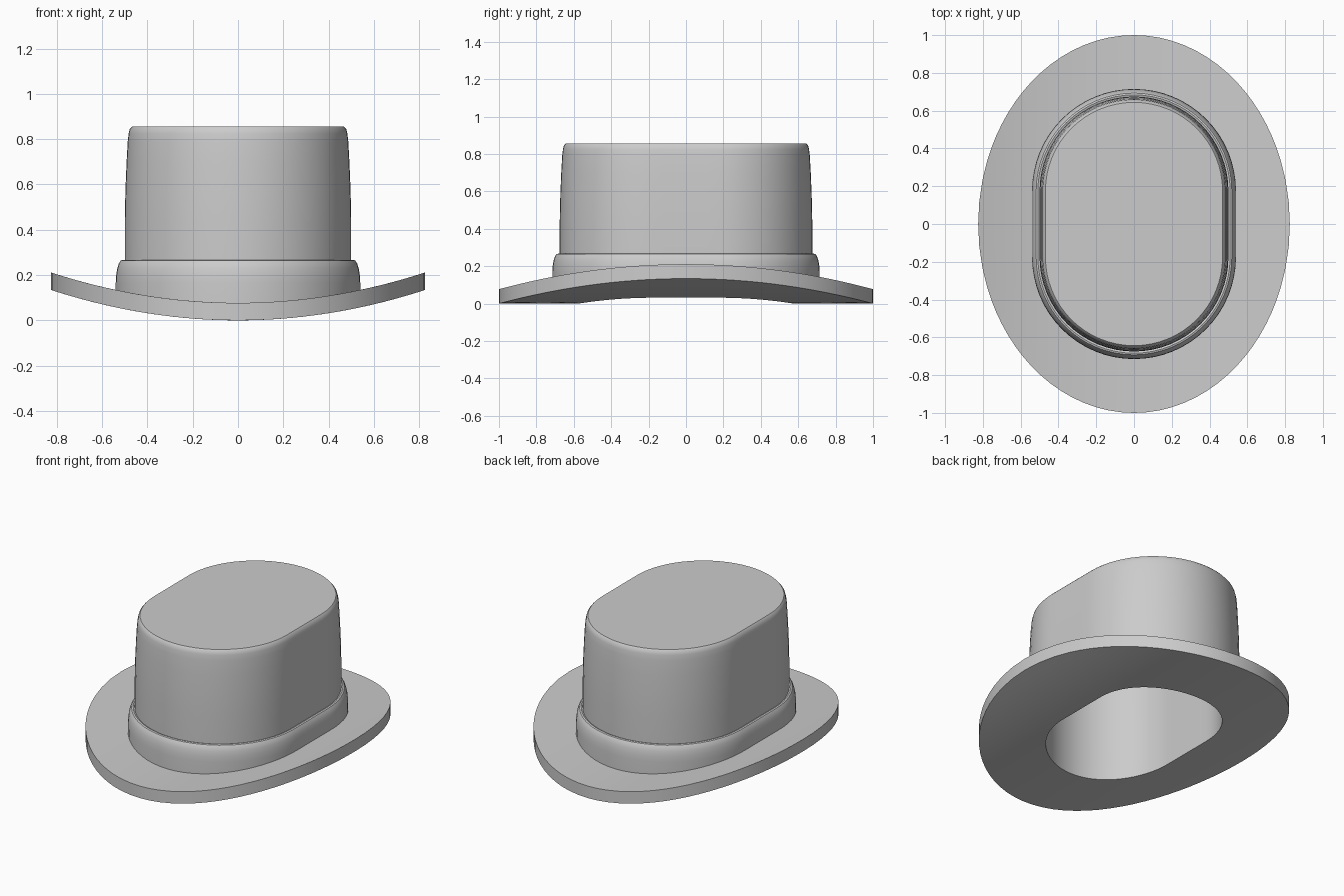
import bpy, bmesh, math

if "Cube" in bpy.data.objects:
    bpy.data.objects.remove(bpy.data.objects["Cube"])

ARC, SIDE, HALF = 32, 6, 0.175     # end-arc segments, side segments, half straight length
RX, RY, THICK = 0.825, 1.0, 0.077  # brim size


def curl(x):
    # height of the brim underside
    return 0.134 * (x / RX) ** 2


def stadium(r):
    pts = []
    for s in (1, -1):
        for i in range(ARC + 1):
            a = math.pi * i / ARC
            pts.append((s * r * math.cos(a), s * (HALF + r * math.sin(a))))
        for i in range(1, SIDE):
            pts.append((-s * r, s * HALF * (1 - 2 * i / SIDE)))
    return pts


def level(r, z):
    return [(x, y, z) for x, y in stadium(r)]


def on_brim(r, h):
    return [(x, y, curl(x) + h) for x, y in stadium(r)]


def brim_ring(r, t, h):
    # blend from the stadium hole (t=0) to the outer ellipse (t=1)
    ring = []
    for x, y in stadium(r):
        a = math.atan2(y / RY, x / RX)
        px = x + (RX * math.cos(a) - x) * t
        py = y + (RY * math.sin(a) - y) * t
        ring.append((px, py, curl(px) + h))
    return ring


def loft(name, rings, caps=False):
    bm = bmesh.new()
    loops = [[bm.verts.new(p) for p in ring] for ring in rings]
    pairs = list(zip(loops, loops[1:]))
    if caps:
        bm.faces.new(loops[0])
        bm.faces.new(loops[-1])
    else:
        pairs.append((loops[-1], loops[0]))
    for a, b in pairs:
        n = len(a)
        for i in range(n):
            j = (i + 1) % n
            bm.faces.new((a[i], a[j], b[j], b[i]))
    bmesh.ops.recalc_face_normals(bm, faces=bm.faces)
    mesh = bpy.data.meshes.new(name)
    bm.to_mesh(mesh)
    bm.free()
    obj = bpy.data.objects.new(name, mesh)
    bpy.context.collection.objects.link(obj)
    bpy.ops.object.select_all(action='DESELECT')
    obj.select_set(True)
    bpy.context.view_layer.objects.active = obj
    bpy.ops.object.shade_smooth_by_angle(angle=math.radians(30))
    return obj


# Curled oval brim with the head opening
STEPS = 8
bottom = [brim_ring(0.40, i / STEPS, 0) for i in range(STEPS + 1)]
top = [brim_ring(0.40, i / STEPS, THICK) for i in range(STEPS, -1, -1)]
loft("brim", bottom + top)

# Hollow crown: ceiling, lining, lower edge, outer wall, flat top
outer = [(0.50, 0.27), (0.50, 0.45), (0.497, 0.58), (0.492, 0.70), (0.487, 0.79),
         (0.483, 0.825), (0.478, 0.845), (0.469, 0.855)]
loft("crown", [level(0.40, 0.76), on_brim(0.40, THICK), on_brim(0.50, THICK - 0.02)]
     + [level(r, z) for r, z in outer], caps=True)

# Rounded hat band around the crown base
band = [(0.54, 0.165), (0.538, 0.20), (0.533, 0.23), (0.526, 0.252),
        (0.518, 0.264), (0.509, 0.267), (0.495, 0.262)]
loft("hat_band", [on_brim(0.495, THICK - 0.02), on_brim(0.54, THICK - 0.02)]
     + [level(r, z) for r, z in band])
